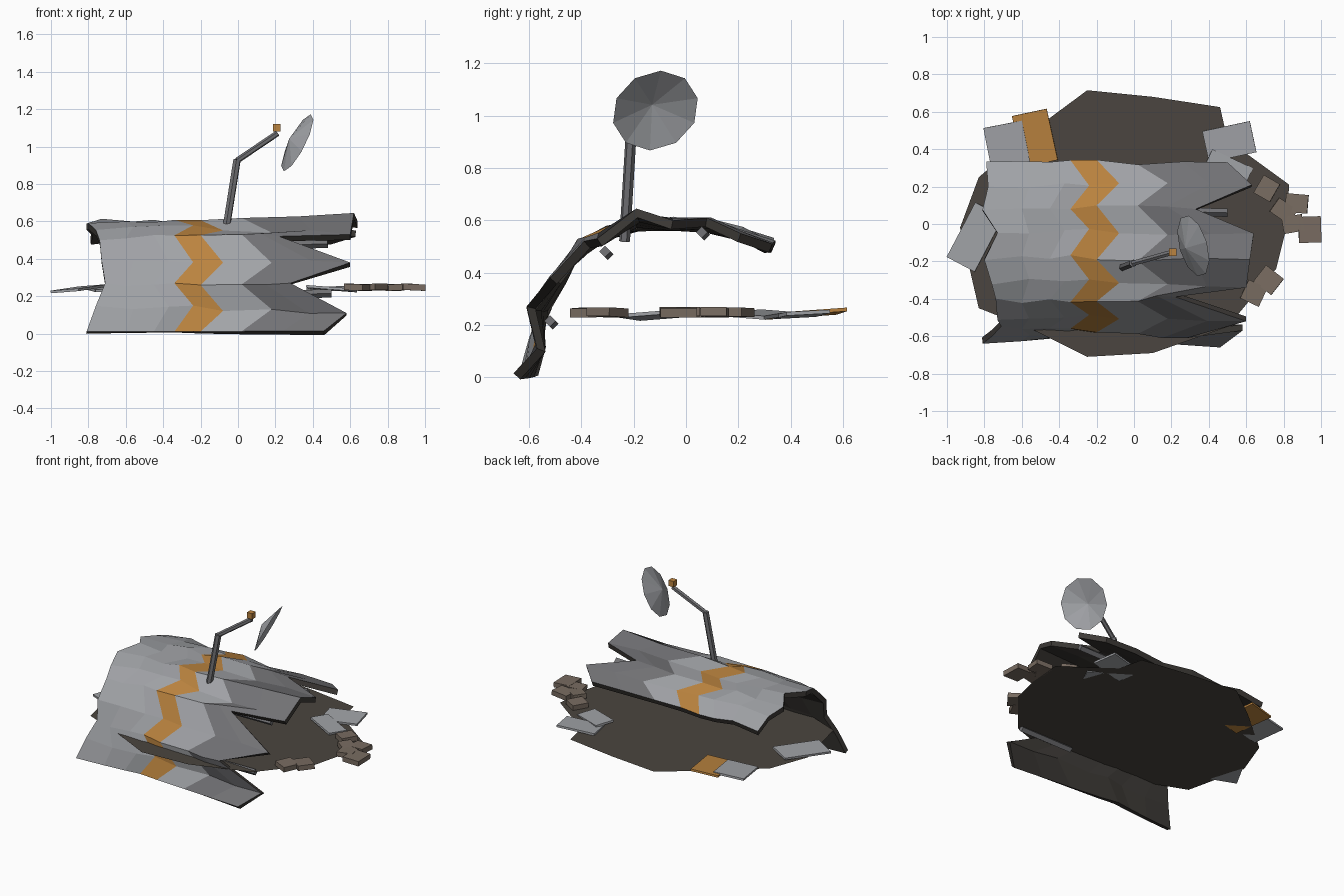
import bpy, bmesh, math, random
from mathutils import Vector, Matrix

if "Cube" in bpy.data.objects:
    bpy.data.objects.remove(bpy.data.objects["Cube"])

random.seed(4)


def mat(name, r, g, b):
    m = bpy.data.materials.new(name)
    m.diffuse_color = (r, g, b, 1)
    m.use_nodes = True
    m.node_tree.nodes["Principled BSDF"].inputs["Base Color"].default_value = m.diffuse_color
    return m


PLATE = mat("plate_grey", 0.36, 0.37, 0.39)
ORANGE = mat("orange_stripe", 0.50, 0.23, 0.05)
BURNT = mat("burnt_grey", 0.17, 0.17, 0.18)
INNER = mat("sooty_inside", 0.05, 0.045, 0.04)
SOIL = mat("scorched_soil", 0.07, 0.06, 0.05)
ROCK = mat("rock_brown", 0.19, 0.15, 0.12)


def make(name, bm, *mats):
    me = bpy.data.meshes.new(name)
    bm.to_mesh(me)
    bm.free()
    ob = bpy.data.objects.new(name, me)
    bpy.context.collection.objects.link(ob)
    for m in mats:
        me.materials.append(m)
    return ob


def box(name, loc, size, rot, material):
    bm = bmesh.new()
    bmesh.ops.create_cube(bm, size=1)
    for v in bm.verts:
        v.co = Vector([a * b for a, b in zip(v.co, size)])
    ob = make(name, bm, material)
    ob.location = loc
    ob.rotation_euler = [math.radians(a) for a in rot]
    return ob


def rod(name, a, b, radius, sides, material):
    a, b = Vector(a), Vector(b)
    bm = bmesh.new()
    bmesh.ops.create_cone(bm, cap_ends=True, segments=sides, radius1=radius,
                          radius2=radius, depth=(b - a).length)
    turn = (b - a).to_track_quat('Z', 'Y').to_matrix().to_4x4()
    bm.transform(Matrix.Translation((a + b) / 2) @ turn)
    return make(name, bm, material)


# Torn hull shell: left, middle and right cross-sections (y, z), pleated to the right
LEFT = [(-.64, .01), (-.61, .14), (-.56, .26), (-.50, .39), (-.41, .51), (-.31, .56),
        (-.18, .60), (-.04, .60), (.09, .595), (.20, .57), (.32, .52)]
MID = [(-.60, .01), (-.585, .14), (-.57, .26), (-.50, .39), (-.41, .53), (-.30, .57),
       (-.18, .61), (-.04, .595), (.09, .60), (.21, .56), (.33, .52)]
RIGHT = [(-.66, .015), (-.57, .11), (-.61, .27), (-.52, .38), (-.39, .52), (-.34, .53),
         (-.19, .645), (-.05, .60), (.08, .61), (.21, .55), (.33, .51)]
START = [-.81, -.76, -.71, -.73, -.74, -.76, -.80, -.73, -.81, -.78, -.79]
END = [.46, .58, .28, .60, .22, .60, .62, .64, .33, .63, .50]
INNER_X = [(-.60, -.45, -.34, -.20, .02), (-.56, -.37, -.24, -.08, .18)]

bm = bmesh.new()
grid = []
for r in range(11):
    mids = INNER_X[r % 2]
    xs = [START[r], *mids, mids[-1] + (END[r] - mids[-1]) * .5, END[r]]
    row = []
    for c, x in enumerate(xs):
        if c <= 3:
            p, q, t = LEFT[r], MID[r], c / 3
        else:
            p, q, t = MID[r], RIGHT[r], (c - 3) / 4
        j = 0 if r == 0 or c == 7 else .014
        row.append(bm.verts.new((x, p[0] + (q[0] - p[0]) * t + random.uniform(-j, j),
                                 p[1] + (q[1] - p[1]) * t + random.uniform(-j, j))))
    grid.append(row)
for r in range(10):
    for c in range(7):
        f = bm.faces.new((grid[r][c], grid[r][c + 1], grid[r + 1][c + 1], grid[r + 1][c]))
        f.material_index = 1 if c == 3 else (2 if c >= 5 else 0)
hull = make("hull_shell", bm, PLATE, ORANGE, BURNT, INNER)
sol = hull.modifiers.new("thickness", 'SOLIDIFY')
sol.thickness = .035
sol.offset = -1
sol.material_offset = 3
sol.material_offset_rim = 3

# Broken stringers under the torn edge
for i, (y, z, x1) in enumerate([(-.52, .215, .50), (-.31, .48, .48), (.06, .555, .50)]):
    rod(f"stringer_{i}", (.10, y + .01, z - .01), (x1, y, z), .022, 4, BURNT)

# Scorched ground patch
bm = bmesh.new()
outline = [(-.25, .715), (.10, .68), (.46, .625), (.50, .45), (.83, .21), (.81, -.04),
           (.76, -.24), (.50, -.55), (.10, -.69), (-.25, -.71), (-.55, -.56),
           (-.83, -.45), (-.93, -.02), (-.83, .25), (-.50, .53)]
bm.faces.new([bm.verts.new((x, y, .228)) for x, y in reversed(outline)])
bmesh.ops.reverse_faces(bm, faces=bm.faces[:])
make("ground_patch", bm, SOIL)

# Fallen hull panels
for i, (x, y, z, w, d, a, tilt, m) in enumerate([
        (-.85, -.07, .24, .17, .33, -28, 4, PLATE),
        (-.68, .42, .24, .21, .23, 11, 3, PLATE),
        (-.53, .46, .243, .19, .28, 12, 4, ORANGE),
        (.51, .44, .24, .26, .17, 12, 3, PLATE),
        (.50, .29, .24, .24, .13, -25, -4, PLATE)]):
    box(f"fallen_panel_{i}", (x, y, z), (w, d, .014), (tilt, -tilt, a), m)

# Rubble at the torn end
for i, (x, y, w, d, a) in enumerate([
        (.71, .19, .10, .11, -30), (.87, .11, .12, .10, -5), (.94, -.03, .12, .14, 2),
        (.85, .00, .11, .09, 10), (.80, .07, .12, .09, -35),
        (.72, -.30, .12, .11, -38), (.64, -.37, .11, .11, -25)]):
    box(f"rubble_{i}", (x, y, .248), (w, d, .034), (0, random.uniform(-3, 3), a), ROCK)

# Bent antenna mast with feed block
rod("mast_lower", (-.07, -.235, .52), (-.005, -.21, .93), .021, 6, BURNT)
rod("mast_upper", (-.005, -.21, .925), (.21, -.15, 1.07), .016, 6, BURNT)
box("antenna_feed", (.208, -.15, 1.10), (.04, .04, .04), (0, 0, 0), ORANGE)

# Ten-sided shallow dish
bm = bmesh.new()
bmesh.ops.create_cone(bm, cap_ends=False, segments=10, radius1=.17, radius2=0, depth=.05)
bmesh.ops.remove_doubles(bm, verts=bm.verts, dist=.0001)
axis = Vector((-.86, -.25, .44)).normalized()
bm.transform(Matrix.Translation(Vector((.317, -.117, 1.02)) + axis * .025)
             @ axis.to_track_quat('Z', 'Y').to_matrix().to_4x4())
make("antenna_dish", bm, PLATE)
